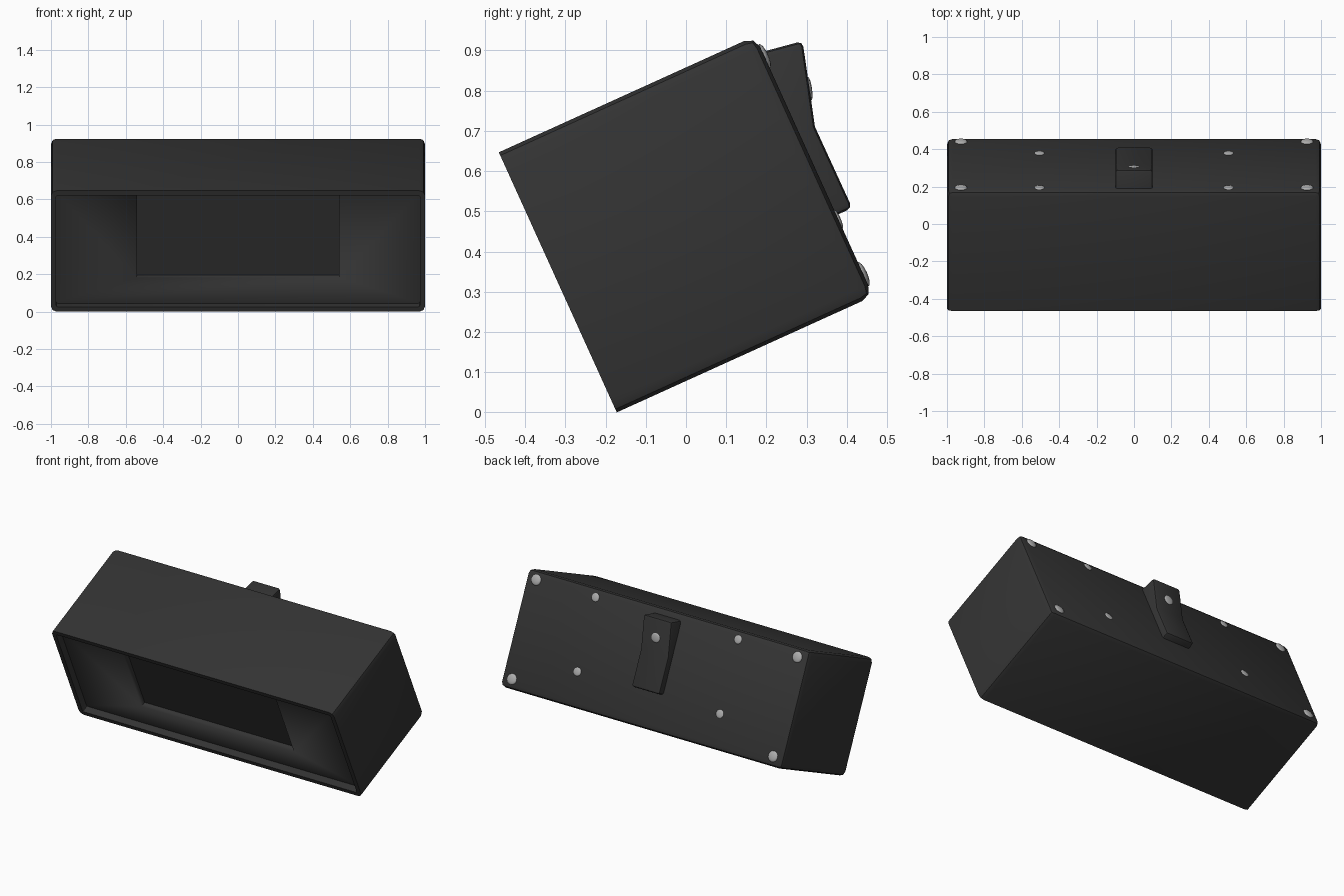
import bpy, bmesh, math
from mathutils import Matrix, Vector

if "Cube" in bpy.data.objects:
    bpy.data.objects.remove(bpy.data.objects["Cube"])

TILT = math.radians(24.4)
FRAME = Matrix.Translation((0, 0, 0.468)) @ Matrix.Rotation(TILT, 4, 'X')
HX, HY, HZ = 1.0, 0.35, 0.355      # half sizes of the housing in its own frame


def material(name, c):
    m = bpy.data.materials.new(name)
    m.diffuse_color = (c, c, c, 1)
    m.use_nodes = True
    m.node_tree.nodes["Principled BSDF"].inputs["Base Color"].default_value = m.diffuse_color
    return m


charcoal = material("charcoal plastic", 0.034)
grey = material("screw grey", 0.42)


def finish(bm, name, mat, angle=35):
    bmesh.ops.recalc_face_normals(bm, faces=bm.faces)
    me = bpy.data.meshes.new(name)
    bm.to_mesh(me)
    bm.free()
    ob = bpy.data.objects.new(name, me)
    bpy.context.collection.objects.link(ob)
    me.materials.append(mat)
    ob.matrix_world = FRAME
    bpy.ops.object.select_all(action='DESELECT')
    ob.select_set(True)
    bpy.context.view_layer.objects.active = ob
    bpy.ops.object.shade_smooth_by_angle(angle=math.radians(angle))
    return ob


def box(lo, hi):
    bm = bmesh.new()
    lo, hi = Vector(lo), Vector(hi)
    bmesh.ops.create_cube(bm, size=1, matrix=Matrix.Translation((lo + hi) / 2)
                          @ Matrix.Diagonal((*(hi - lo), 1)))
    return bm


# Housing: rounded except around the front opening, which is inset and pushed in
bm = box((-HX, -HY, -HZ), (HX, HY, HZ))
edges = [e for e in bm.edges if any(v.co.y > 0 for v in e.verts)]
bmesh.ops.bevel(bm, geom=edges, offset=0.03, segments=2, profile=0.5, affect='EDGES')
bm.normal_update()
front = min(bm.faces, key=lambda f: f.calc_center_median().y)
bmesh.ops.inset_region(bm, faces=[front], thickness=0.028, use_even_offset=True)
front = [f for f in bm.faces if f.normal.y < -0.9]
front = max(front, key=lambda f: f.calc_area())
new = bmesh.ops.extrude_face_region(bm, geom=[front])["geom"]
bmesh.ops.translate(bm, vec=(0, 0.045, 0), verts=[v for v in new if isinstance(v, bmesh.types.BMVert)])
if front.is_valid:
    bmesh.ops.delete(bm, geom=[front], context='FACES_ONLY')
housing = finish(bm, "housing", charcoal)

# Central recess in the front panel
cutter = finish(box((-0.54, -HY - 0.02, -0.176), (0.54, -HY + 0.08, 0.322)),
                "recess_cutter", charcoal)
cutter.hide_render = True
cutter.hide_viewport = True
mod = housing.modifiers.new("recess", 'BOOLEAN')
mod.operation = 'DIFFERENCE'
mod.solver = 'EXACT'
mod.object = cutter

# Wedge-shaped clip on the back
bm = bmesh.new()
profile = [(0.33, -0.134), (0.393, -0.134), (0.392, 0.088), (0.452, 0.295), (0.33, 0.315)]
face = bm.faces.new([bm.verts.new((-0.1, y, z)) for y, z in profile])
new = bmesh.ops.extrude_face_region(bm, geom=[face])["geom"]
bmesh.ops.translate(bm, vec=(0.2, 0, 0), verts=[v for v in new if isinstance(v, bmesh.types.BMVert)])
bmesh.ops.recalc_face_normals(bm, faces=bm.faces)
edges = [e for e in bm.edges
         if any(v.co.y > 0.35 for v in e.verts)
         and not all(abs(v.co.z - 0.088) < 1e-4 for v in e.verts)]
bmesh.ops.bevel(bm, geom=edges, offset=0.014, segments=2, profile=0.5, affect='EDGES')
finish(bm, "back_clip", charcoal)


# Domed screw heads
def screw(name, x, y, z, r, bulge, lean=0.0):
    bm = bmesh.new()
    bmesh.ops.create_uvsphere(bm, u_segments=16, v_segments=8, radius=1,
                              matrix=Matrix.Translation((x, y, z)) @ Matrix.Rotation(lean, 4, 'X')
                              @ Matrix.Diagonal((r, bulge, r, 1))
                              @ Matrix.Rotation(math.pi / 2, 4, 'X'))
    finish(bm, name, grey, 60)


for sx, side in ((-1, "left"), (1, "right")):
    for z, level in ((0.3, "upper"), (-0.295, "lower")):
        screw(f"corner_screw_{side}_{level}", sx * 0.925, HY, z, 0.033, 0.01)
    for z, level in ((0.3, "upper"), (-0.145, "lower")):
        screw(f"inner_screw_{side}_{level}", sx * 0.505, HY, z, 0.026, 0.006)
screw("clip_screw", 0, 0.419, 0.18, 0.03, 0.006, -math.atan2(0.06, 0.207))
